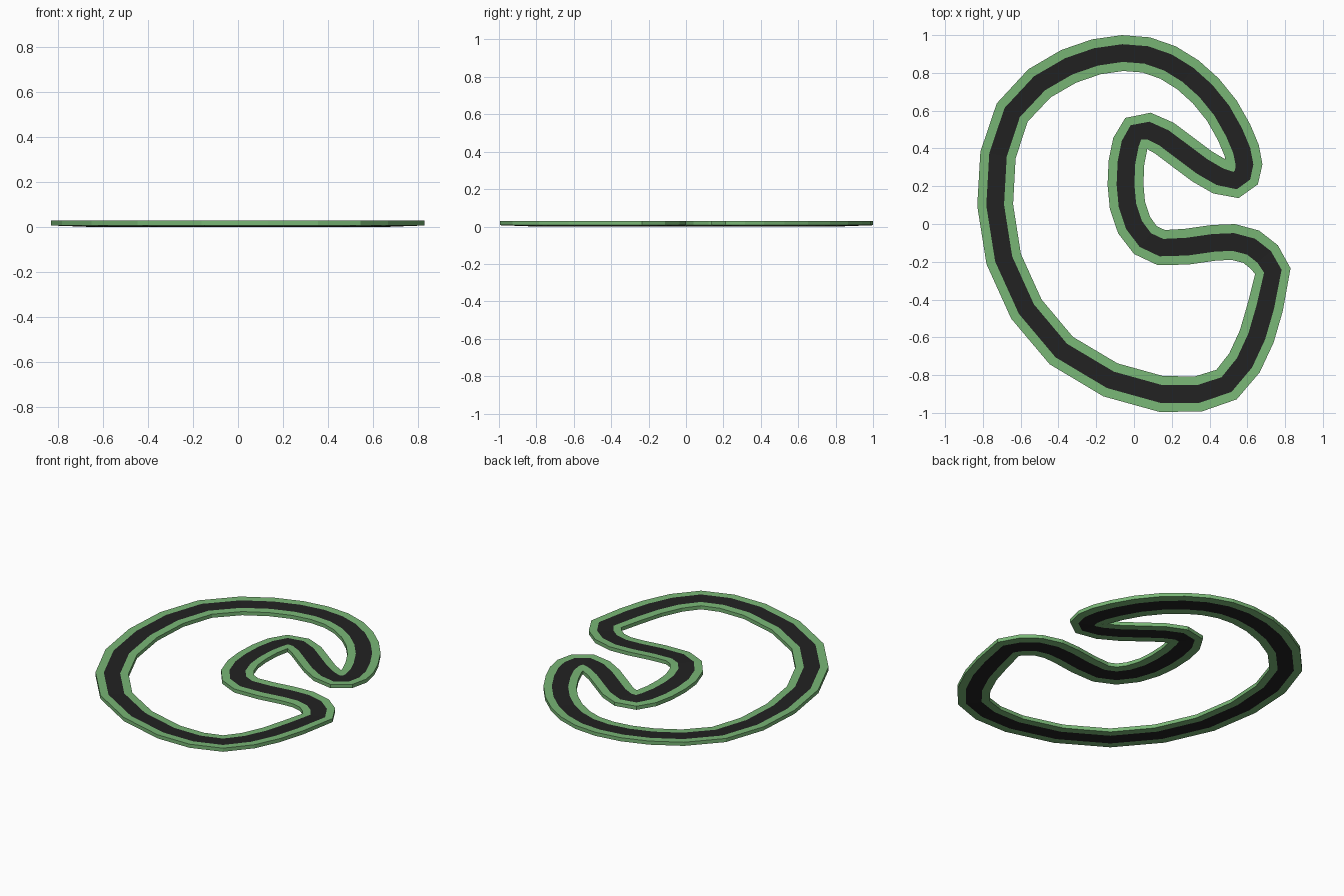
import bpy
from mathutils import Vector

if "Cube" in bpy.data.objects:
    bpy.data.objects.remove(bpy.data.objects["Cube"])

# Centre line of the circuit, clockwise from the top
PATH = [(-.06, .905), (.065, .895), (.18, .855), (.285, .79), (.38, .705), (.465, .60),
        (.53, .485), (.57, .39), (.585, .315), (.575, .26), (.535, .23), (.455, .25),
        (.36, .305), (.26, .38), (.16, .455), (.075, .495), (.01, .485), (-.02, .425),
        (-.04, .325), (-.045, .21), (-.035, .10), (0, -.005), (.06, -.085), (.145, -.125),
        (.28, -.12), (.42, -.10), (.525, -.095), (.62, -.12), (.69, -.175), (.735, -.25),
        (.695, -.44), (.65, -.595), (.585, -.735), (.49, -.85), (.34, -.9), (.145, -.9),
        (-.125, -.825), (-.385, -.67), (-.57, -.45), (-.69, -.185), (-.735, .1),
        (-.72, .365), (-.645, .59), (-.50, .745), (-.345, .835), (-.2, .885)]
HALF, ROAD = .095, .047          # half widths of the slab and of the road
THICK, BANK = .023, .007         # slab thickness, rise of the outer edge

pts = [Vector(p) for p in PATH]
N = len(pts)
normals = []
for i in range(N):
    a = (pts[i] - pts[i - 1]).normalized()
    b = (pts[(i + 1) % N] - pts[i]).normalized()
    t = (a + b).normalized()
    normals.append(Vector((-t.y, t.x)))


def sweep(name, profiles, color):
    """Sweep open cross-sections [(offset, level)] round the circuit."""
    verts, faces = [], []
    for prof in profiles:
        base, k = len(verts), len(prof)
        for p, n in zip(pts, normals):
            for off, level in prof:
                q = p + n * off
                z = BANK * (off + HALF) / (2 * HALF) + THICK * level
                verts.append((q.x, q.y, z))
        for i in range(N):
            j = (i + 1) % N
            for s in range(k - 1):
                faces.append((base + i * k + s, base + i * k + s + 1,
                              base + j * k + s + 1, base + j * k + s))
    mesh = bpy.data.meshes.new(name)
    mesh.from_pydata(verts, [], faces)
    mat = bpy.data.materials.new(name)
    mat.diffuse_color = color
    mat.use_nodes = True
    mat.node_tree.nodes["Principled BSDF"].inputs["Base Color"].default_value = mat.diffuse_color
    mesh.materials.append(mat)
    obj = bpy.data.objects.new(name, mesh)
    bpy.context.collection.objects.link(obj)
    return obj


# Asphalt strip on the top and underside
sweep("road", [[(ROAD, 1), (-ROAD, 1)], [(-ROAD, 0), (ROAD, 0)]],
      (.016, .016, .016, 1))

# Grass verges wrapping the outer and inner edges
sweep("grass_verge", [[(ROAD, 0), (HALF, 0), (HALF, 1), (ROAD, 1)],
                      [(-ROAD, 1), (-HALF, 1), (-HALF, 0), (-ROAD, 0)]],
      (.19, .47, .18, 1))
